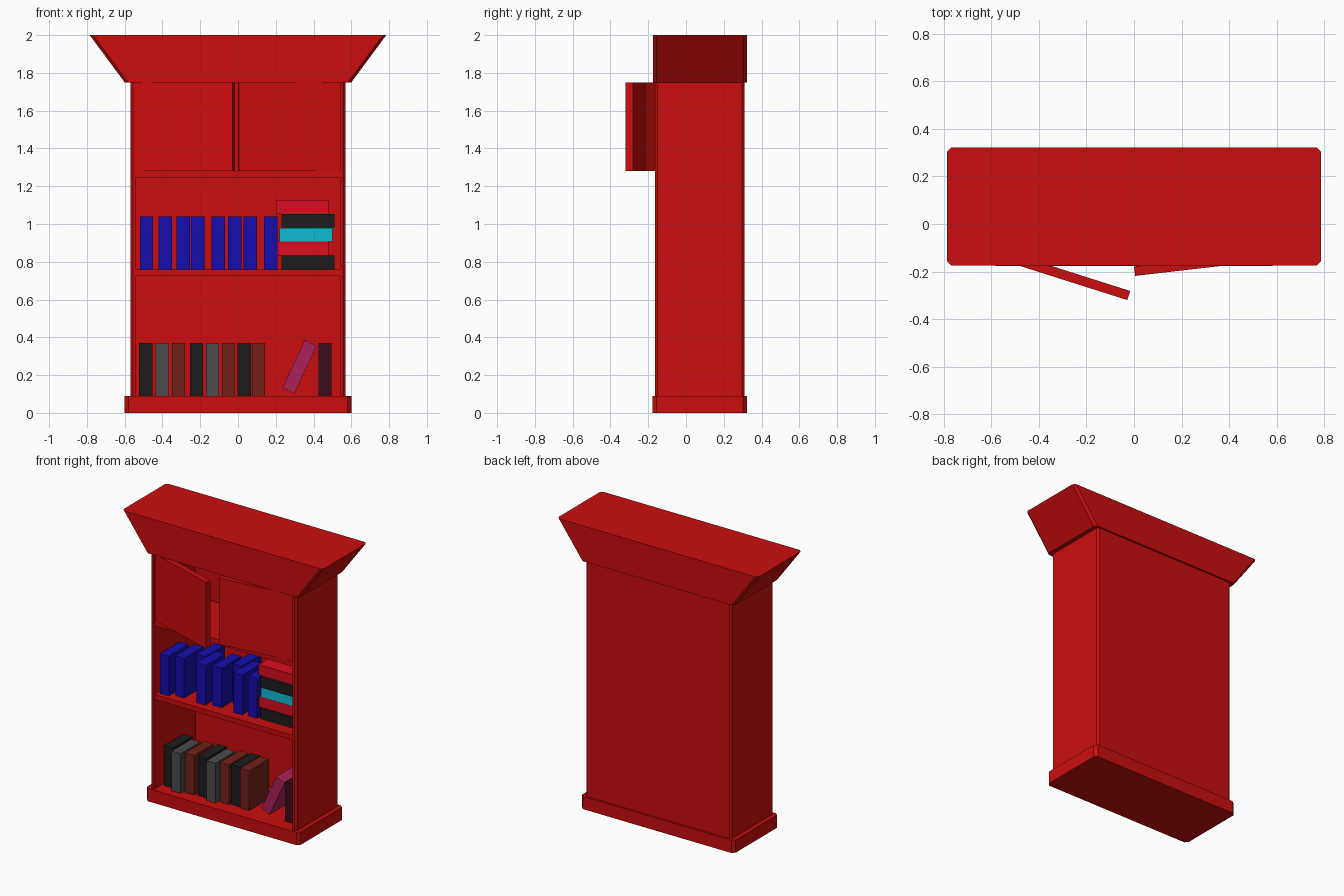
import bpy, bmesh, math
from mathutils import Matrix, Vector

if "Cube" in bpy.data.objects:
    bpy.data.objects.remove(bpy.data.objects["Cube"])

COLORS = {
    "red": (0.6, 0.004, 0.004), "scarlet": (0.7, 0.004, 0.015),
    "blue": (0.008, 0.004, 0.42), "cyan": (0.005, 0.5, 0.65),
    "black": (0.012, 0.012, 0.012), "grey": (0.07, 0.07, 0.07),
    "brown": (0.17, 0.015, 0.01), "plum": (0.4, 0.015, 0.1),
    "maroon": (0.04, 0.004, 0.01),
}
MATS = {}
for key, c in COLORS.items():
    MATS[key] = bpy.data.materials.new(key)
    MATS[key].diffuse_color = (*c, 1)


def finish(name, bm, color):
    bmesh.ops.recalc_face_normals(bm, faces=bm.faces)
    me = bpy.data.meshes.new(name)
    bm.to_mesh(me)
    bm.free()
    ob = bpy.data.objects.new(name, me)
    me.materials.append(MATS[color])
    bpy.context.collection.objects.link(ob)
    return ob


def prism(name, low, high, z0, z1, color="red"):
    """Join two matching outlines at heights z0 and z1."""
    bm = bmesh.new()
    a = [bm.verts.new((x, y, z0)) for x, y in low]
    b = [bm.verts.new((x, y, z1)) for x, y in high]
    bm.faces.new(a)
    bm.faces.new(b)
    n = len(a)
    for i in range(n):
        j = (i + 1) % n
        bm.faces.new((a[i], a[j], b[j], b[i]))
    return finish(name, bm, color)


def chamfered(w, y0, y1, c):
    """Rectangle outline, half width w, with cut corners."""
    half = [(w - c, y0), (w, y0 + c), (w, y1 - c), (w - c, y1)]
    return half + [(-x, y) for x, y in reversed(half)]


def box(name, x0, x1, y0, y1, z0, z1, color="red", tilt=0.0):
    """Box, optionally tilted about the y axis through its centre."""
    bm = bmesh.new()
    mid = Vector(((x0 + x1) / 2, (y0 + y1) / 2, (z0 + z1) / 2))
    mat = (Matrix.Translation(mid) @ Matrix.Rotation(tilt, 4, 'Y')
           @ Matrix.Diagonal((x1 - x0, y1 - y0, z1 - z0, 1)))
    bmesh.ops.create_cube(bm, size=1, matrix=mat)
    return finish(name, bm, color)


# plinth and flared cornice
prism("plinth", *[chamfered(0.60, -0.177, 0.322, 0.02)] * 2, 0, 0.09)
prism("cornice", chamfered(0.60, -0.175, 0.322, 0.018),
      chamfered(0.785, -0.175, 0.322, 0.018), 1.75, 2.0)

# carcass: U-shaped section with cut outer corners
half = [(0.54, 0.295), (0.54, -0.165), (0.557, -0.165), (0.57, -0.152),
        (0.57, 0.297), (0.557, 0.31)]
section = half + [(-x, y) for x, y in reversed(half)]
prism("carcass", section, section, 0.09, 1.75)

# shelves
for i, z in enumerate((0.725, 1.245)):
    box(f"shelf_{i + 1}", -0.54, 0.54, -0.163, 0.295, z, z + 0.035)


# doors standing ajar, hinged at the outer posts
def door(name, hinge, length, angle):
    d = Vector((math.cos(angle), math.sin(angle)))
    n = Vector((-d.y, d.x)) * (1 if d.x > 0 else -1) * 0.04
    h = Vector(hinge)
    pts = [tuple(p) for p in (h, h + d * length, h + d * length + n, h + n)]
    prism(name, pts, pts, 1.28, 1.749)


door("left_door", (-0.54, -0.157), 0.537, math.radians(-17.6))
door("right_door", (0.54, -0.156), 0.539, math.radians(180 + 6.6))

# blue row on the middle shelf: left edge, front edge
blues = [(-0.52, -0.13), (-0.42, -0.10), (-0.325, 0.0), (-0.248, -0.11),
         (-0.14, -0.083), (-0.052, 0.016), (0.03, -0.095), (0.138, -0.083)]
for i, (x, y) in enumerate(blues):
    box(f"blue_book_{i + 1}", x, x + 0.07, y, y + 0.22, 0.76, 1.04, "blue")

# stacked books beside them
stack = [(0.23, -0.075, "black"), (0.2, -0.06, "scarlet"), (0.22, -0.06, "cyan"),
         (0.23, -0.075, "black"), (0.2, -0.055, "scarlet")]
for i, (x, y, col) in enumerate(stack):
    z = 0.76 + i * 0.0735
    box(f"stacked_book_{i + 1}", x, x + 0.28, y, y + 0.22, z, z + 0.073, col)

# bottom row
lower = [(-0.523, -0.08, "black"), (-0.436, -0.118, "grey"), (-0.35, -0.09, "brown"),
         (-0.255, -0.08, "black"), (-0.17, -0.108, "grey"), (-0.085, -0.08, "brown"),
         (-0.002, -0.068, "black"), (0.073, -0.08, "brown"), (0.425, -0.08, "maroon")]
for i, (x, y, col) in enumerate(lower):
    box(f"lower_book_{i + 1}", x, x + 0.07, y, y + 0.22, 0.09, 0.37, col)

# leaning book
box("leaning_book", 0.291, 0.361, -0.075, 0.145, 0.104, 0.384, "plum", math.radians(25))

for m in bpy.data.materials:
    if m.users and not m.is_grease_pencil:
        m.use_nodes = True
        m.node_tree.nodes["Principled BSDF"].inputs["Base Color"].default_value = m.diffuse_color
